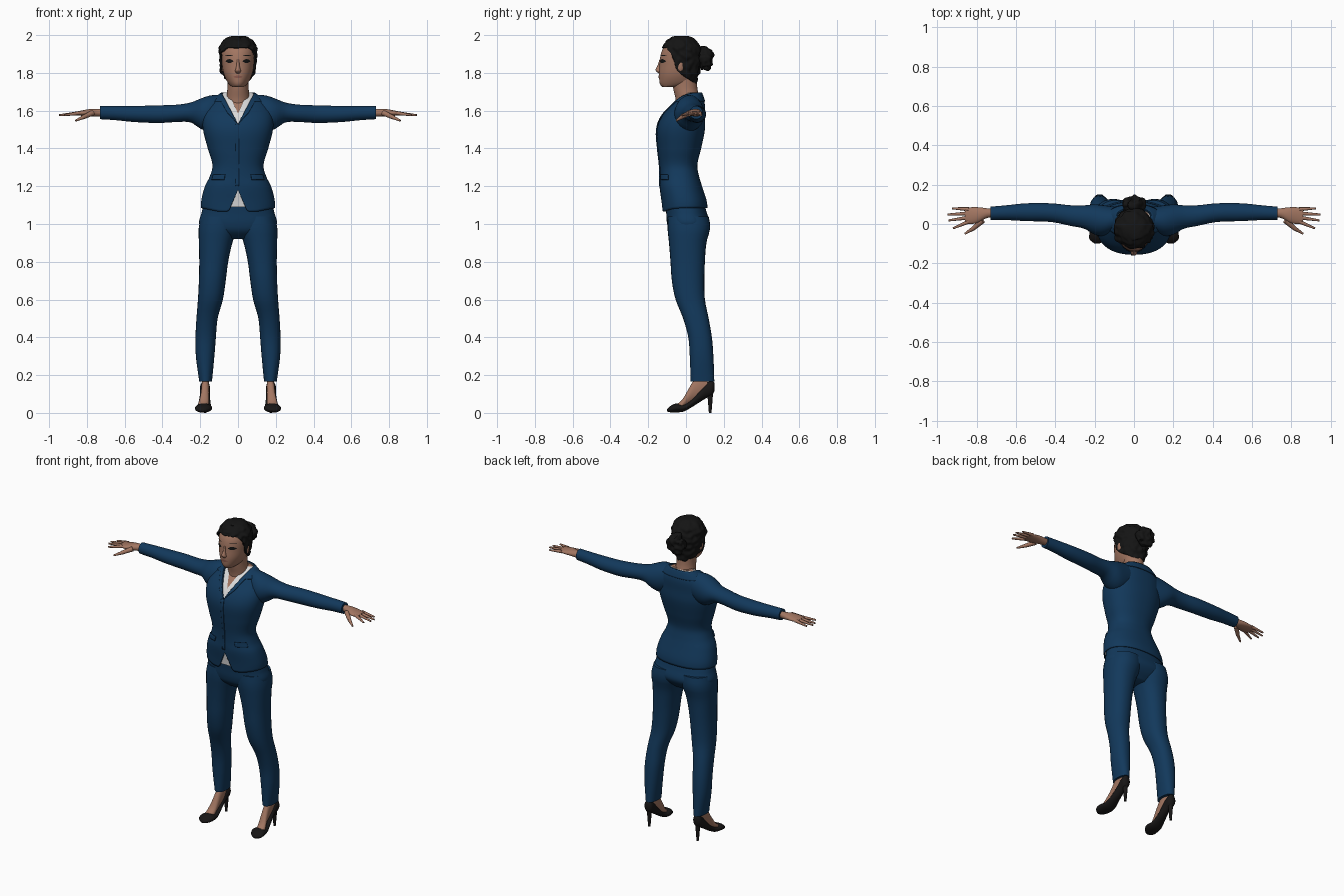
import bpy, bmesh, math
from mathutils import Vector, noise

cube = bpy.data.objects.get("Cube")
if cube:
    bpy.data.objects.remove(cube, do_unlink=True)


def material(name, r, g, b):
    m = bpy.data.materials.new(name)
    m.use_nodes = True
    m.diffuse_color = (r, g, b, 1)
    node = m.node_tree.nodes["Principled BSDF"]
    node.inputs["Base Color"].default_value = (r, g, b, 1)
    node.inputs["Roughness"].default_value = 0.8
    return m


NAVY = material("navy cloth", 0.006, 0.04, 0.105)
SKIN = material("skin", 0.36, 0.18, 0.12)
LIP = material("lips", 0.26, 0.1, 0.075)
WHITE = material("white blouse", 0.7, 0.7, 0.7)
HAIR = material("black hair", 0.007, 0.007, 0.007)
SHOE = material("black leather", 0.009, 0.008, 0.008)


def finish(name, bm, mat, mirror=False, thick=0):
    bmesh.ops.recalc_face_normals(bm, faces=bm.faces)
    mesh = bpy.data.meshes.new(name)
    bm.to_mesh(mesh)
    bm.free()
    mesh.materials.append(mat)
    mesh.shade_smooth()
    mesh.set_sharp_from_angle(angle=math.radians(50))
    ob = bpy.data.objects.new(name, mesh)
    bpy.context.collection.objects.link(ob)
    if thick:
        mod = ob.modifiers.new("thickness", "SOLIDIFY")
        mod.thickness = thick
    if mirror:
        ob.modifiers.new("mirror", "MIRROR")
    return ob


def sample(table, s):
    """Smooth interpolation of table rows (position, values...)."""
    last = len(table) - 1
    s = min(max(s, table[0][0]), table[-1][0])
    i = max(k for k in range(last) if table[k][0] <= s)
    a, b = table[i], table[i + 1]
    before, after = table[max(i - 1, 0)], table[min(i + 2, last)]
    h = b[0] - a[0]
    t = (s - a[0]) / h
    out = []
    for k in range(1, len(a)):
        m0 = (b[k] - before[k]) / (b[0] - before[0]) * h
        m1 = (after[k] - a[k]) / (after[0] - a[0]) * h
        d = b[k] - a[k]
        out.append(a[k] + t * (m0 + t * (3 * d - 2 * m0 - m1 + t * (m0 + m1 - 2 * d))))
    return out


def surface(table, axis="z", power=1.0):
    """Rows are in hundredths: position, then the two extents of the section."""
    def point(angle, s, off=0.0):
        a0, a1, b0, b1 = (v / 100 for v in sample(table, s * 100))
        sn, cs = math.sin(angle), math.cos(angle)
        sn = math.copysign(abs(sn) ** power, sn)
        cs = math.copysign(abs(cs) ** power, cs)
        a = (a0 + a1) / 2 + ((a1 - a0) / 2 + off) * sn
        b = (b0 + b1) / 2 - ((b1 - b0) / 2 + off) * cs
        return Vector({"x": (s, a, b), "y": (a, s, b), "z": (a, b, s)}[axis])
    return point


def settle(point, angle, edge):
    """Height at which an edge rule meets the surface."""
    if not callable(edge):
        return edge
    z = 1.6
    for _ in range(40):
        z += 0.2 * (edge(point(angle, z)) - z)
    return z


def patch(name, point, mat, lo, hi, off=0.0, span=None, cols=96, rows=24,
          caps=(), rough=0.0, mirror=False, thick=0):
    bm = bmesh.new()
    start, end = span or (0, 360)
    grid = []
    for c in range(cols if span is None else cols + 1):
        angle = math.radians(start + (end - start) * c / cols)
        z0, z1 = settle(point, angle, lo), settle(point, angle, hi)
        col = []
        for r in range(rows + 1):
            z = z0 + (z1 - z0) * r / rows
            bump = rough * noise.noise(point(angle, z) * 38) if rough else 0
            col.append(bm.verts.new(point(angle, z, off + bump)))
        grid.append(col)
    for c in range(len(grid) - (span is not None)):
        p, q = grid[c], grid[(c + 1) % len(grid)]
        for r in range(rows):
            bm.faces.new((p[r], q[r], q[r + 1], p[r + 1]))
    for r in caps:
        bm.faces.new([col[r] for col in grid])
    return finish(name, bm, mat, mirror, thick)


def tube(name, table, mat, axis="z", power=1.0, mirror=False, cols=28, rows=28):
    return patch(name, surface(table, axis, power), mat, table[0][0] / 100,
                 table[-1][0] / 100, cols=cols, rows=rows, caps=(0, -1), mirror=mirror)


def rod(name, p, q, r0, r1, mat):
    p, q = Vector(p), Vector(q)
    bm = bmesh.new()
    turn = (q - p).to_track_quat("Z", "Y").to_matrix().to_4x4()
    turn.translation = (p + q) / 2
    bmesh.ops.create_cone(bm, cap_ends=True, segments=12, radius1=r0, radius2=r1,
                          depth=(q - p).length, matrix=turn)
    return finish(name, bm, mat, mirror=True)


def ball(name, centre, size, mat, rough=0.0, mirror=False):
    bm = bmesh.new()
    bmesh.ops.create_icosphere(bm, subdivisions=4, radius=1)
    for v in bm.verts:
        n = v.co.copy()
        v.co = Vector(centre) + Vector([n[i] * size[i] for i in range(3)])
        v.co += n * rough * noise.noise(v.co * 38)
    return finish(name, bm, mat, mirror)


# Trousers
tube("trouser_leg", [
    (16.5, 13.8, 20.5, 2.5, 15), (30, 12.5, 22.3, 2, 14.5), (40, 11.7, 22.5, 1.2, 13.7),
    (50, 10.8, 22, -1.5, 12), (60, 8, 21.2, -5.5, 10), (70, 6.5, 20.7, -7.5, 9.7),
    (80, 5.2, 20.5, -8.2, 10), (90, 3, 20.7, -9, 10.8), (98, .3, 20.8, -9.8, 12.8),
    (104, 0, 19.5, -9.5, 12)], NAVY, power=.9, mirror=True)
tube("trouser_seat", [
    (92, -8, 8, -4, 6), (96, -17, 17, -8.5, 10.5), (100, -20.5, 20.5, -10, 12.5),
    (106, -19.3, 19.3, -10.5, 11), (111, -18, 18, -11, 9.5)], NAVY, power=.85, cols=48)

# Torso surface shared by jacket, blouse and chest
torso = surface([(z, -w, w, f, b) for z, w, f, b in (
    (106, 19.5, -12.5, 11.5), (112, 19.5, -13, 11), (120, 17.5, -14, 8.5),
    (125, 15, -13.8, 7), (131, 13.5, -14, 6), (140, 16, -15, 8), (150, 18.5, -15.5, 10),
    (157, 18.5, -13, 10), (163, 16, -8, 10), (167, 12, -4, 9), (169.5, 8.5, -.5, 8))], power=.88)


def neckline(bottom, slope):
    return lambda p: 1.695 if p.y > .03 else min(1.695, bottom + slope * abs(p.x))


def hem(p):
    if p.y > 0:
        return 1.085
    a = abs(p.x)
    return 1.065 + .115 * max(0, 1 - a / .05) + .02 * max(0, (a - .1) / .1)


opening = neckline(1.53, 1.9)
patch("jacket", torso, NAVY, hem, opening, rows=48, thick=.006)
patch("jacket_collar", torso, NAVY,
      lambda p: opening(p) - min(.045, .8 * abs(p.x) + max(0, p.y)), opening,
      off=.005, rows=6, thick=.005)
patch("jacket_front_edge", torso, NAVY, 1.2, 1.53, off=.004, span=(-3, 1), cols=4, thick=.006)
patch("pocket_flap", torso, NAVY, 1.235, 1.262, off=.007, span=(24, 58), cols=10, rows=4,
      mirror=True, thick=.008)
patch("blouse", torso, WHITE, 1.09, neckline(1.585, 2.1), off=-.009)
patch("chest", torso, SKIN, 1.5, 1.695, off=-.017, caps=(-1,))

# Sleeves and hands
tube("sleeve", [
    (8, -3, 8.5, 152, 168.5), (15, -6, 9.5, 149, 168), (20, -5.5, 10, 150.5, 166.3),
    (25, -2.5, 9.5, 153.8, 164.3), (32, -1, 9.5, 154, 163.2), (42, 1, 10.5, 153.5, 162.8),
    (55, 1.5, 10.5, 154, 162.5), (65, 2, 9.5, 155, 162.5), (73, 2, 8.8, 155.5, 162.5)],
    NAVY, axis="x", mirror=True)
tube("palm", [
    (71, 3.5, 7.5, 157, 161), (75, 3, 8, 156.8, 161), (79, .8, 8.5, 157, 160.8),
    (83, 0, 8.5, 157.3, 160), (86, .6, 8, 157.7, 159.5)], SKIN, axis="x", mirror=True, rows=12)
for i, (reach, spread) in enumerate(((.92, -.022), (.943, .018), (.947, .048), (.925, .08))):
    base = (.84, .012 + .021 * i, 1.587)
    rod("finger", base, (reach, spread, 1.576), .0105, .005, SKIN)
rod("thumb", (.77, .018, 1.588), (.82, -.025, 1.565), .015, .011, SKIN)
rod("thumb_tip", (.815, -.021, 1.567), (.86, -.05, 1.547), .011, .005, SKIN)

# Feet and heeled shoes
tube("foot", [
    (-5, 16, 21, 2, 4.5), (-2, 15.5, 21, 2, 7), (1, 15.3, 20, 4, 12), (4, 15.2, 19.5, 6, 17),
    (8, 15.2, 19.3, 8, 20), (11.5, 16, 19, 10, 20)], SKIN, axis="y", mirror=True)
tube("shoe", [
    (-10, 17.5, 20, .8, 2), (-8, 15, 22.5, .2, 3.8), (-5, 13.7, 22.7, .2, 5),
    (-1, 13.9, 22, .8, 4.6), (3, 14.5, 21, 3, 7), (7, 14.8, 20.3, 5.5, 11.5),
    (11, 14.8, 20, 8, 16), (14, 15, 20, 9.5, 17), (15, 16.3, 18.7, 11.5, 16)],
    SHOE, axis="y", mirror=True)
rod("shoe_heel", (.174, .128, .115), (.174, .128, 0), .016, .007, SHOE)

# Neck and head
tube("neck", [(158, -6, 6, -5, 6), (166, -6.2, 6.2, -5.5, 7), (172, -5.6, 5.6, -6.8, 6),
              (179, -5.6, 5.6, -7.5, 5.5)], SKIN)
skull = surface([(z, -w, w, f, b) for z, w, f, b in (
    (172.5, 3, -12.5, -4), (174, 4.8, -13.8, 3.5), (177, 6.6, -14.2, 5), (180, 7.7, -14.3, 5.8),
    (184, 8.4, -14, 6.5), (188, 8.8, -13.7, 6.8), (192, 8.8, -12.6, 6.5), (196, 7.3, -9.8, 5),
    (198.5, 4.6, -7, 2.5), (199.6, 2, -4.5, 0))])
patch("head", skull, SKIN, 1.725, 1.98, cols=48, caps=(0, -1))
nose = surface([(179.8, -.8, .8, -14.6, -13), (181, -1.6, 1.6, -15.9, -13),
                (182, -1.3, 1.3, -16, -13), (184, -.8, .8, -15, -12.8), (187, -.7, .7, -14.1, -12)])
patch("nose", nose, SKIN, 1.798, 1.87, cols=20, caps=(0, -1))
ball("ear", (.086, -.03, 1.835), (.01, .017, .03), SKIN, mirror=True)


def lens(centre, height, middle, half):
    """Edge rule for an almond outline."""
    return lambda p: centre + height * max(0, 1 - ((abs(p.x) - middle) / half) ** 2)


def detail(name, mat, z, up, down, middle, half, span, mirror):
    patch(name, skull, mat, lens(z, -down, middle, half), lens(z, up, middle, half),
          off=.002, span=span, cols=16, rows=4, mirror=mirror)


detail("eye", HAIR, 1.862, .011, .01, .044, .021, (15, 50), True)
detail("eyebrow", HAIR, 1.889, .006, -.001, .046, .024, (14, 53), True)
detail("lips", LIP, 1.779, .007, .007, 0, .024, (-20, 20), False)

# Hair with a low bun
hairline = [(-10, 193.5), (-7, 189), (-5, 182), (0, 177), (5, 173.5)]
patch("hair", skull, HAIR, lambda p: sample(hairline, p.y * 100)[0] / 100, 1.996,
      off=.012, rows=30, caps=(-1,), rough=.012, thick=.01)
ball("hair_bun", (0, .1, 1.875), (.058, .043, .06), HAIR, rough=.022)
